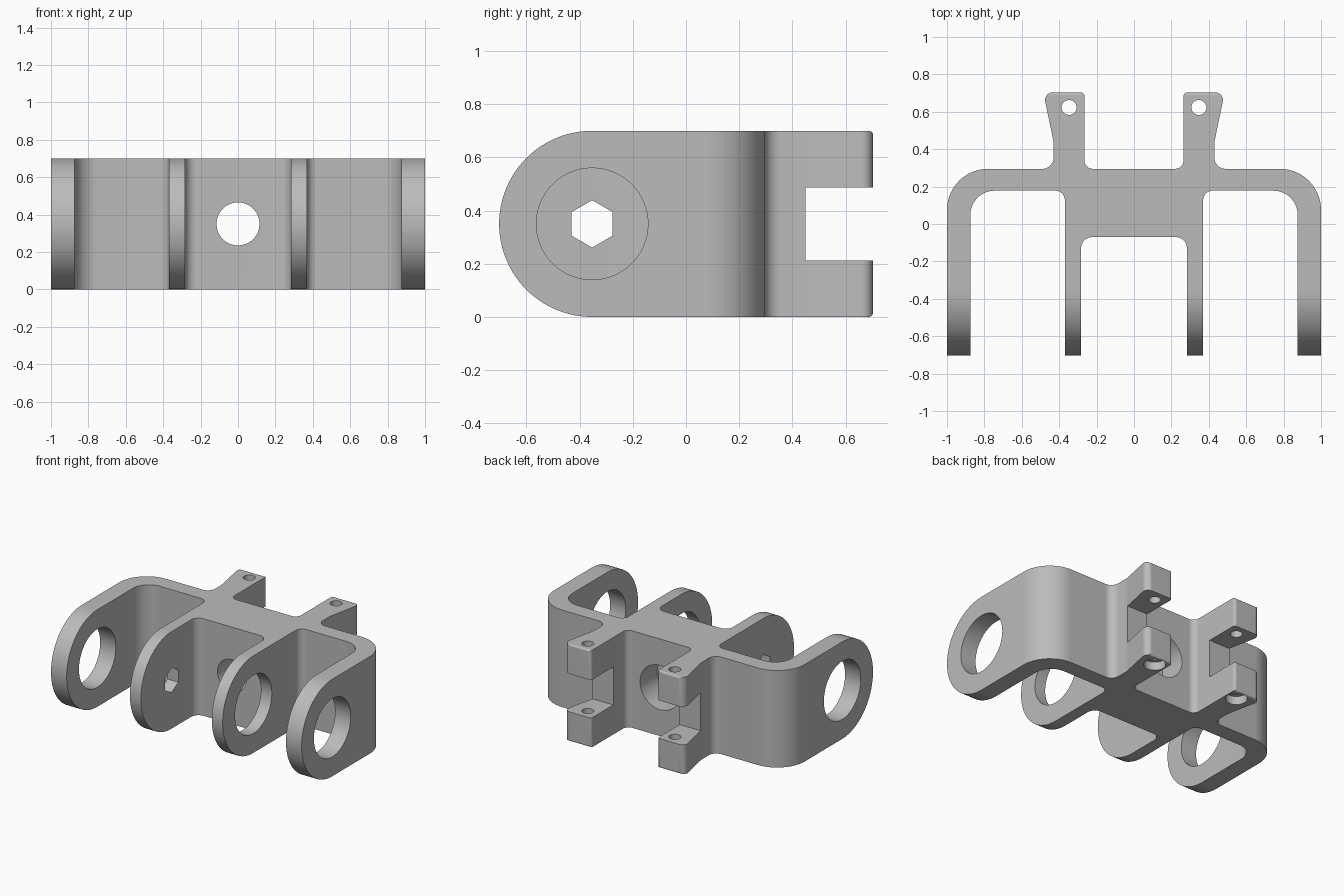
import bpy, bmesh, math
from mathutils import Vector, Matrix

cube = bpy.data.objects.get("Cube")
if cube:
    bpy.data.objects.remove(cube, do_unlink=True)

H = 0.70          # bracket height
BACK = 0.703      # y of the tail ends; the ears reach -BACK
MID = H / 2
PIVOT = -BACK + MID

grey = bpy.data.materials.new("grey_plastic")
grey.use_nodes = True
colour = (0.5, 0.5, 0.5, 1)
grey.diffuse_color = colour
grey.node_tree.nodes["Principled BSDF"].inputs["Base Color"].default_value = colour


def fillet(corners):
    """Round each (a, b, radius) corner of a closed outline."""
    out = []
    for i, (a, b, r) in enumerate(corners):
        p = Vector((a, b))
        d1 = (Vector(corners[i - 1][:2]) - p).normalized()
        d2 = (Vector(corners[(i + 1) % len(corners)][:2]) - p).normalized()
        if r == 0:
            out.append(p)
            continue
        half = d1.angle(d2) / 2
        centre = p + (d1 + d2).normalized() * (r / math.sin(half))
        start = p + d1 * (r / math.tan(half)) - centre
        end = p + d2 * (r / math.tan(half)) - centre
        sweep = start.angle_signed(end)
        steps = max(3, math.ceil(abs(sweep) / math.radians(5)))
        for k in range(steps + 1):
            out.append(centre + Matrix.Rotation(-sweep * k / steps, 2) @ start)
    return out


def prism(name, outline, axis, low, high):
    """Extrude a 2D outline along an axis; x takes (y, z), z takes (x, y)."""
    def place(p, d):
        return {"x": (d, p[0], p[1]), "y": (p[0], d, p[1]), "z": (p[0], p[1], d)}[axis]
    bm = bmesh.new()
    face = bm.faces.new([bm.verts.new(place(p, low)) for p in outline])
    shift = Vector(place((0, 0), high - low))
    top = bmesh.ops.extrude_face_region(bm, geom=[face])["geom"]
    bmesh.ops.translate(bm, vec=shift, verts=[v for v in top if isinstance(v, bmesh.types.BMVert)])
    bmesh.ops.recalc_face_normals(bm, faces=bm.faces)
    mesh = bpy.data.meshes.new(name)
    bm.to_mesh(mesh)
    bm.free()
    mesh.materials.append(grey)
    obj = bpy.data.objects.new(name, mesh)
    bpy.context.collection.objects.link(obj)
    return obj


def ring(a, b, radius, sides=64, turn=0.0):
    return [(a + radius * math.cos(turn + math.tau * k / sides),
             b + radius * math.sin(turn + math.tau * k / sides)) for k in range(sides)]


# Plan outline: tail, shoulder, outer ear, inner ear
half_plan = [
    (0.265, 0.295, 0.045), (0.265, BACK, 0.02), (0.485, BACK, 0.04),
    (0.43, 0.44, 0.2), (0.43, 0.295, 0.06), (1, 0.295, 0.22),
    (1, -BACK, 0), (0.875, -BACK, 0), (0.875, 0.178, 0.13),
    (0.37, 0.178, 0.05), (0.37, -BACK, 0), (0.283, -BACK, 0), (0.283, -0.07, 0.06)]
plan = half_plan + [(-x, y, r) for x, y, r in reversed(half_plan)]
bracket = prism("hinge_bracket", fillet(plan), "z", 0, H)

# Side outline: round ears and slotted tails
ear = [(PIVOT + MID * math.cos(t), MID + MID * math.sin(t))
       for t in (math.radians(90 + 180 * k / 48) for k in range(49))]
tail = fillet([(PIVOT, 0, 0), (BACK, 0, 0.015), (BACK, 0.213, 0), (0.45, 0.213, 0),
               (0.45, 0.487, 0), (BACK, 0.487, 0), (BACK, H, 0.015), (PIVOT, H, 0)])
side = prism("side_profile_cutter", ear + tail[1:-1], "x", -1.1, 1.1)

# Pivot holes, hex socket, stepped centre bore, pin holes
cutters = [
    prism("pivot_hole_left_cutter", ring(PIVOT, MID, 0.21), "x", 0.1, 1.2),
    prism("pivot_hole_right_cutter", ring(PIVOT, MID, 0.21), "x", -1.2, -0.7),
    prism("hex_hole_cutter", ring(PIVOT, MID, 0.089, 6, math.pi / 6), "x", -0.6, 0.0),
    prism("centre_bore_cutter", ring(0, MID, 0.115), "y", -0.3, 0.5),
    prism("back_counterbore_cutter", ring(0, MID, 0.16), "y", 0.1, 0.5)]
for s in (1, -1):
    cutters.append(prism("pin_hole_cutter", ring(s * 0.347, 0.623, 0.04, 32), "z", -0.1, 0.8))
    cutters.append(prism("pin_counterbore_cutter", ring(s * 0.347, 0.623, 0.072, 32), "z", -0.1, 0.06))

for cutter in [side] + cutters:
    mod = bracket.modifiers.new(cutter.name, "BOOLEAN")
    mod.operation = "INTERSECT" if cutter is side else "DIFFERENCE"
    mod.solver = "EXACT"
    mod.object = cutter
    cutter.hide_render = True

# Bake the cuts, drop the cutters, smooth the curved walls
bpy.ops.object.select_all(action="DESELECT")
bpy.context.view_layer.objects.active = bracket
bracket.select_set(True)
for mod in list(bracket.modifiers):
    bpy.ops.object.modifier_apply(modifier=mod.name)
for cutter in [side] + cutters:
    bpy.data.objects.remove(cutter, do_unlink=True)
bpy.ops.object.shade_smooth_by_angle(angle=math.radians(30))
